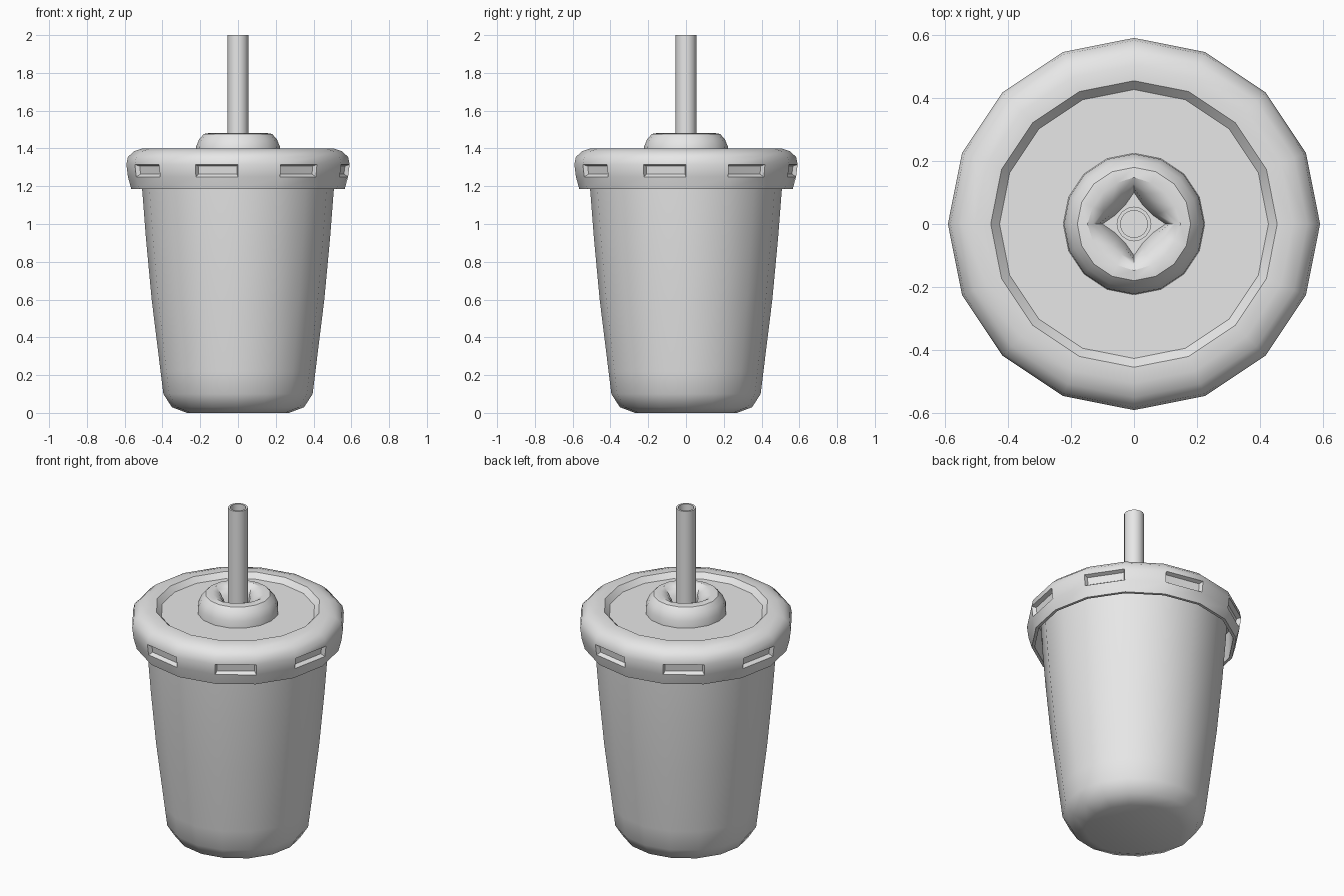
import bpy, bmesh, math

if "Cube" in bpy.data.objects:
    bpy.data.objects.remove(bpy.data.objects["Cube"])

SIDES = 16
grey = bpy.data.materials.new("plain_grey")
grey.diffuse_color = (0.8, 0.8, 0.8, 1)
grey.use_nodes = True
grey.node_tree.nodes["Principled BSDF"].inputs["Base Color"].default_value = grey.diffuse_color


def lathe(name, rings, edit=None):
    """Closed turned shape; each ring is (radius on axes, radius on diagonals, z)."""
    bm = bmesh.new()
    loops = []
    for r_axis, r_diag, z in rings:
        loop = []
        for k in range(SIDES):
            a = 2 * math.pi * k / SIDES
            t = math.sqrt(abs(math.sin(2 * a)))
            r = r_axis + (r_diag - r_axis) * t
            loop.append(bm.verts.new((r * math.cos(a), r * math.sin(a), z)))
        loops.append(loop)
    bands = []
    for low, high in zip(loops, loops[1:]):
        bands.append([bm.faces.new((low[k], low[(k + 1) % SIDES],
                                    high[(k + 1) % SIDES], high[k]))
                      for k in range(SIDES)])
    bm.faces.new(loops[0][::-1])
    bm.faces.new(loops[-1])
    bmesh.ops.recalc_face_normals(bm, faces=bm.faces[:])
    if edit:
        edit(bm, bands)
    mesh = bpy.data.meshes.new(name)
    bm.to_mesh(mesh)
    bm.free()
    mesh.materials.append(grey)
    obj = bpy.data.objects.new(name, mesh)
    bpy.context.collection.objects.link(obj)
    bpy.ops.object.select_all(action='DESELECT')
    obj.select_set(True)
    bpy.context.view_layer.objects.active = obj
    bpy.ops.object.shade_smooth_by_angle(angle=math.radians(38))
    return obj


def round_rings(*profile):
    return [(r, r, z) for r, z in profile]


# Tapered cup with a rounded foot
lathe("cup", round_rings((0.27, 0.0), (0.35, 0.03), (0.395, 0.10), (0.41, 0.22),
                         (0.457, 0.6), (0.487, 0.92), (0.508, 1.19), (0.515, 1.34)))


# Lid with grip slots sunk into every second side
def cut_slots(bm, bands):
    slots = [bands[3][k] for k in range(1, SIDES, 2)]
    bmesh.ops.inset_individual(bm, faces=slots, thickness=0.011, depth=-0.022,
                               use_even_offset=True)


lathe("lid", round_rings((0.545, 1.35), (0.548, 1.185), (0.565, 1.185),
                         (0.583, 1.25), (0.591, 1.315), (0.583, 1.355),
                         (0.55, 1.385), (0.505, 1.40), (0.455, 1.40),
                         (0.427, 1.37)), cut_slots)

# Raised collar with a four-pointed opening for the straw
lathe("straw_collar", [(0.225, 0.225, 1.365), (0.222, 0.222, 1.41),
                       (0.205, 0.205, 1.45), (0.18, 0.18, 1.477),
                       (0.148, 0.14, 1.482), (0.13, 0.10, 1.465),
                       (0.112, 0.074, 1.43), (0.10, 0.062, 1.375)])

# Hollow straw
lathe("straw", round_rings((0.055, 1.30), (0.055, 2.0), (0.043, 2.0), (0.043, 1.36)))
